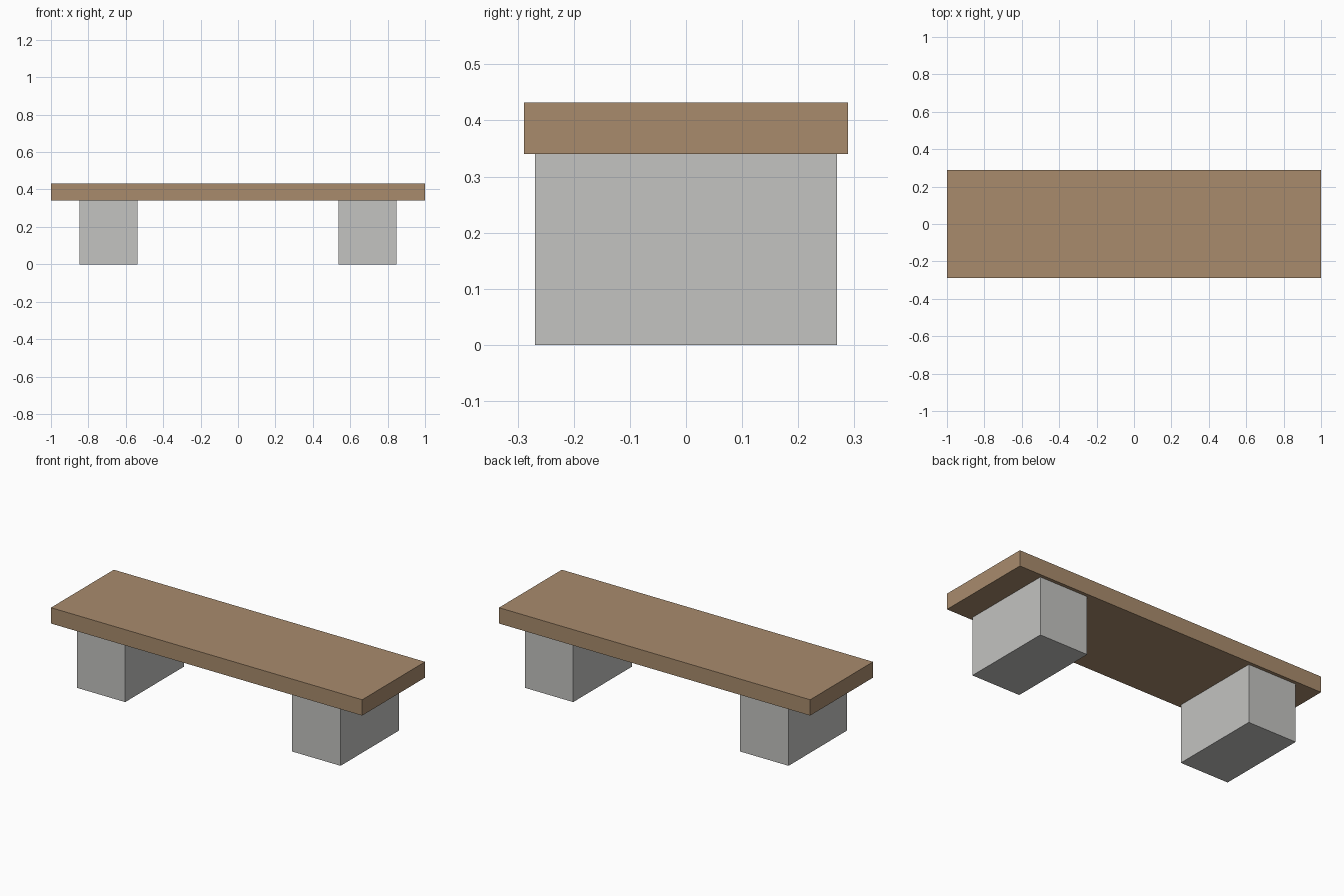
import bpy

if "Cube" in bpy.data.objects:
    bpy.data.objects.remove(bpy.data.objects["Cube"], do_unlink=True)


def make_material(name, color):
    mat = bpy.data.materials.new(name)
    mat.use_nodes = True
    mat.diffuse_color = color
    mat.node_tree.nodes["Principled BSDF"].inputs["Base Color"].default_value = color
    return mat


def make_box(name, center, size, mat):
    bpy.ops.mesh.primitive_cube_add(size=1, location=center)
    box = bpy.context.object
    box.name = name
    box.scale = size
    bpy.ops.object.transform_apply(location=False, rotation=False, scale=True)
    box.data.materials.append(mat)
    return box


wood = make_material("warm_wood", (0.395, 0.26, 0.152, 1))
concrete = make_material("pale_concrete", (0.546, 0.546, 0.533, 1))

leg_height = 0.34
seat_thickness = 0.092

# Seat slab
make_box("seat", (0, 0, leg_height + seat_thickness / 2),
         (2, 0.577, seat_thickness), wood)

# Block legs, mirrored left and right
for side, sign in (("left", 1), ("right", -1)):
    make_box(f"{side}_leg", (sign * 0.692, 0, leg_height / 2),
             (0.311, 0.538, leg_height), concrete)
